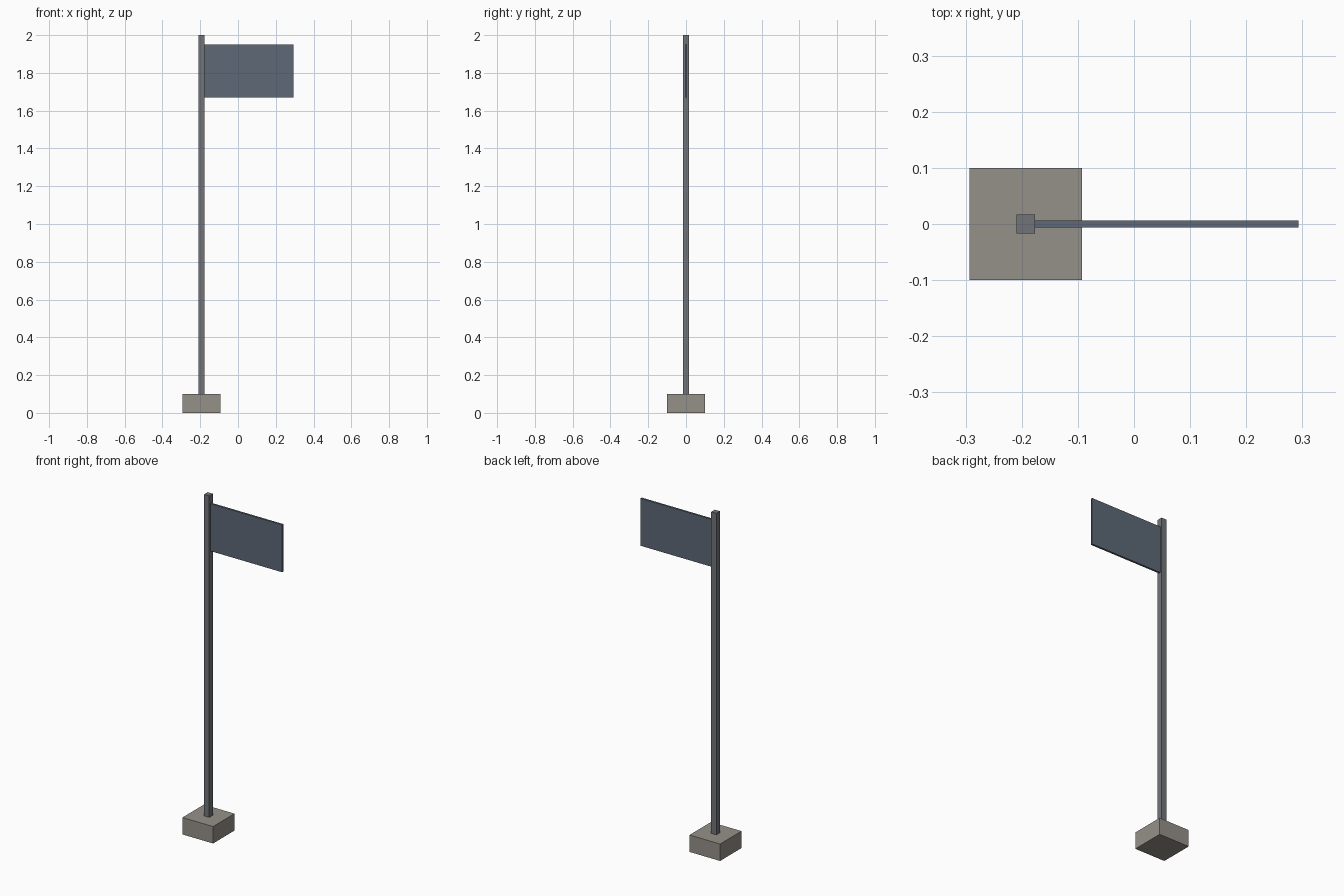
import bpy

if "Cube" in bpy.data.objects:
    bpy.data.objects.remove(bpy.data.objects["Cube"])


def box(name, lo, hi, color):
    """Axis-aligned box from its low corner to its high corner."""
    center = [(a + b) / 2 for a, b in zip(lo, hi)]
    bpy.ops.mesh.primitive_cube_add(size=1, location=center)
    ob = bpy.context.object
    ob.name = name
    ob.scale = [b - a for a, b in zip(lo, hi)]
    bpy.ops.object.transform_apply(location=False, rotation=False, scale=True)
    mat = bpy.data.materials.new(name + "_color")
    mat.diffuse_color = (*color, 1)
    mat.use_nodes = True
    mat.node_tree.nodes["Principled BSDF"].inputs["Base Color"].default_value = mat.diffuse_color
    ob.data.materials.append(mat)
    return ob


POLE_X = -0.193
HALF = 0.0165

# Square footing block
box("base", (POLE_X - 0.1, -0.1, 0), (POLE_X + 0.1, 0.1, 0.1), (0.30, 0.28, 0.25))
# Slender square post standing on the block
box("pole", (POLE_X - HALF, -HALF, 0.1), (POLE_X + HALF, HALF, 2.0), (0.17, 0.175, 0.19))
# Thin panel fixed to the side of the post
box("sign_panel", (POLE_X + HALF, -0.006, 1.67), (0.293, 0.006, 1.95), (0.11, 0.14, 0.18))
